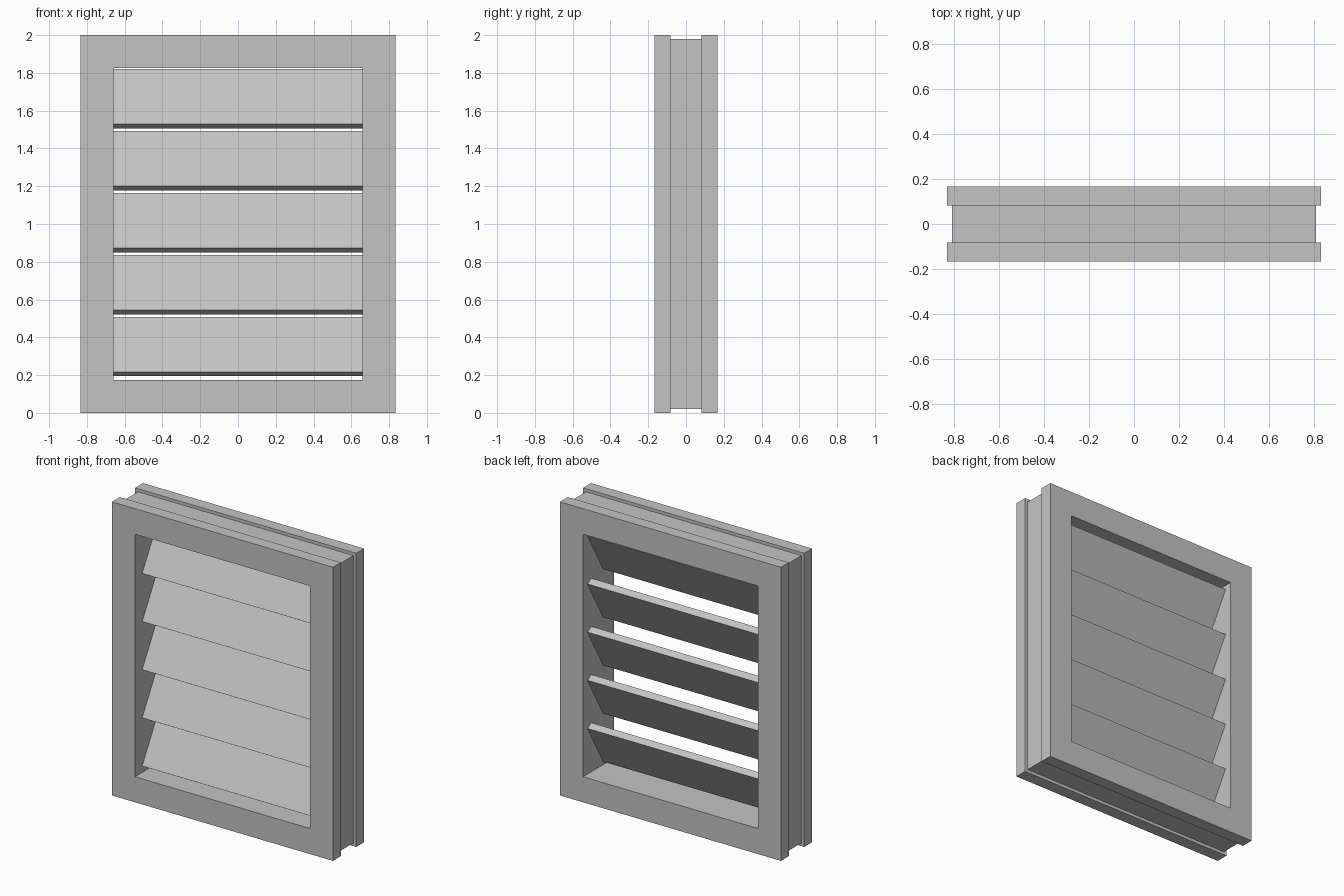
import bpy, bmesh, math
from mathutils import Matrix

cube = bpy.data.objects.get("Cube")
if cube:
    bpy.data.objects.remove(cube, do_unlink=True)

HALF_W, HEIGHT, HALF_D = 0.833, 2.0, 0.167
BORDER = 0.174
GROOVE, GROOVE_Y = 0.021, 0.082

# Light grey paint
paint = bpy.data.materials.new("light_grey_paint")
paint.use_nodes = True
grey = (0.55, 0.55, 0.55, 1)
paint.diffuse_color = grey
paint.node_tree.nodes["Principled BSDF"].inputs["Base Color"].default_value = grey


def add_object(name, bm):
    bmesh.ops.recalc_face_normals(bm, faces=bm.faces)
    mesh = bpy.data.meshes.new(name)
    bm.to_mesh(mesh)
    bm.free()
    mesh.materials.append(paint)
    obj = bpy.data.objects.new(name, mesh)
    bpy.context.collection.objects.link(obj)
    return obj


# Frame: grooved profile (inset from outer edge, depth) swept around mitred corners
profile = [(0, -HALF_D), (0, -GROOVE_Y), (GROOVE, -GROOVE_Y), (GROOVE, GROOVE_Y),
           (0, GROOVE_Y), (0, HALF_D), (BORDER, HALF_D), (BORDER, -HALF_D)]
bm = bmesh.new()
rings = []
for sx, sz in ((-1, -1), (1, -1), (1, 1), (-1, 1)):
    rings.append([bm.verts.new((sx * (HALF_W - i), y,
                                HEIGHT / 2 + sz * (HEIGHT / 2 - i)))
                  for i, y in profile])
count = len(profile)
for r in range(4):
    a, b = rings[r], rings[(r + 1) % 4]
    for k in range(count):
        n = (k + 1) % count
        bm.faces.new((a[k], a[n], b[n], b[k]))
add_object("frame", bm)

# Slats: boards leaning back at the top, ends seated against the frame
SLAT_LENGTH, SLAT_THICK, TILT = 0.335, 0.047, math.radians(30)
for n in range(5):
    bm = bmesh.new()
    bmesh.ops.create_cube(bm, size=1)
    size = Matrix.Diagonal((2 * (HALF_W - BORDER), SLAT_THICK, SLAT_LENGTH, 1))
    bm.transform(Matrix.Rotation(-TILT, 4, 'X') @ size)
    slat = add_object(f"slat_{n + 1}", bm)
    slat.location = (0, 0.014, 0.351 + n * 0.328)
